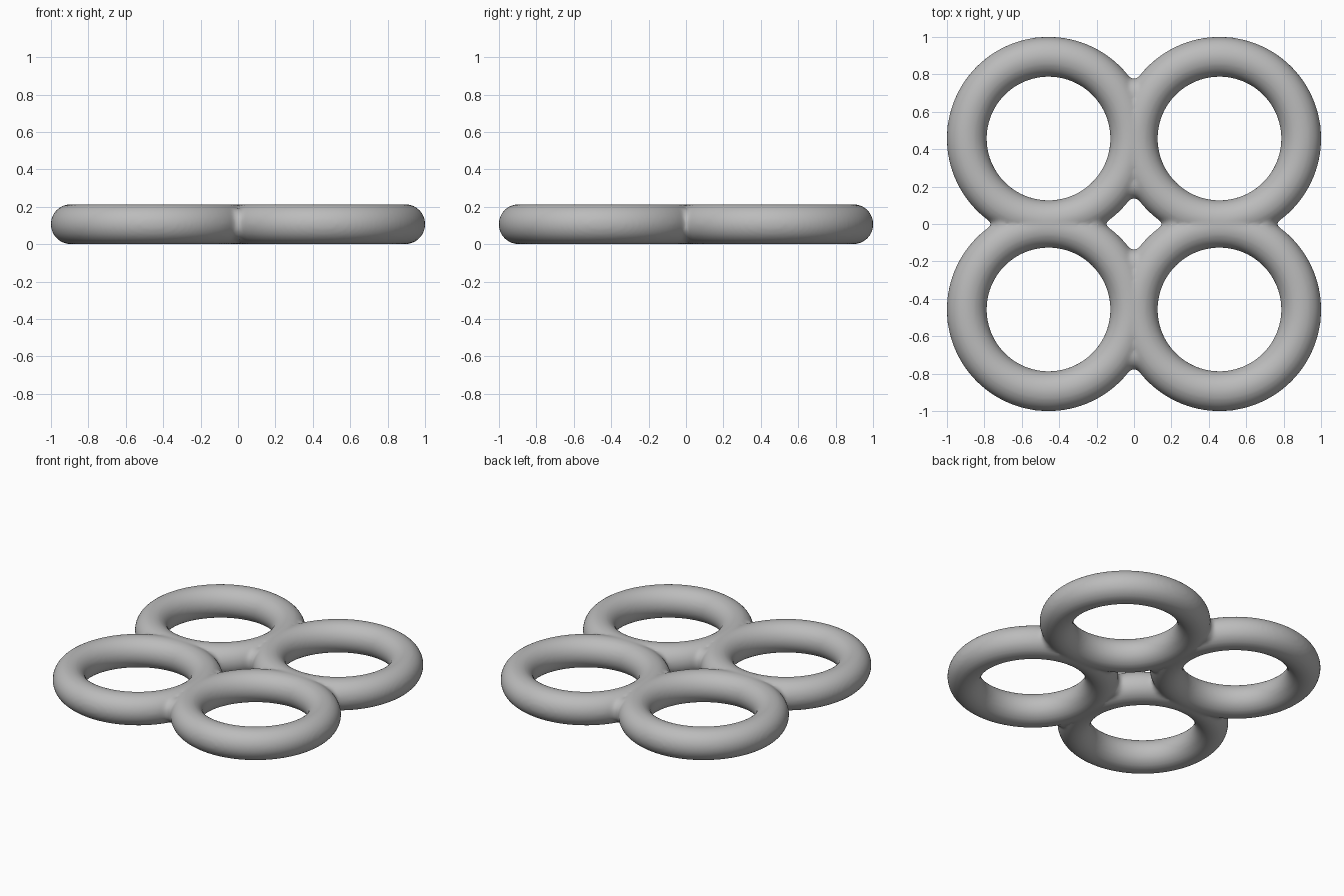
import bpy, bmesh, math
from mathutils import Matrix, Vector

cube = bpy.data.objects.get("Cube")
if cube:
    bpy.data.objects.remove(cube, do_unlink=True)

CENTRE, MAJOR, MINOR, MID_Z = 0.457, 0.437, 0.107, 0.107

grey = bpy.data.materials.new("plain grey")
grey.use_nodes = True
colour = (0.5, 0.5, 0.5, 1)
grey.diffuse_color = colour
grey.node_tree.nodes["Principled BSDF"].inputs["Base Color"].default_value = colour


def add_grid(bm, rings, close):
    """Skin a list of equal vertex loops, joining last to first or capping."""
    loops = [[bm.verts.new(p) for p in ring] for ring in rings]
    n = len(loops[0])
    for i in range(len(loops) if close else len(loops) - 1):
        a, b = loops[i], loops[(i + 1) % len(loops)]
        for j in range(n):
            k = (j + 1) % n
            bm.faces.new((a[j], b[j], b[k], a[k]))
    if not close:
        bm.faces.new(loops[0])
        bm.faces.new(loops[-1][::-1])


def add_ring(bm, cx, cy, around=96, section=32):
    rings = []
    for i in range(around):
        a = math.tau * i / around
        ring = []
        for j in range(section):
            t = math.tau * j / section
            r = MAJOR + MINOR * math.cos(t)
            ring.append((cx + r * math.cos(a), cy + r * math.sin(a),
                         MID_Z + MINOR * math.sin(t)))
        rings.append(ring)
    add_grid(bm, rings, True)


def add_web(bm, angle, reach, half_width):
    """Slim rounded fillet where two neighbouring rings merge."""
    turn = Matrix.Rotation(angle, 4, "Z")
    rad = 0.085
    rings = []
    for x in (-half_width, half_width):
        ring = []
        for j in range(32):
            t = math.tau * (j + 0.5) / 32
            side = math.copysign(reach - rad, math.cos(t))
            ring.append(turn @ Vector((x, CENTRE + side + rad * math.cos(t),
                                       MID_Z + rad * math.sin(t))))
        rings.append(ring)
    add_grid(bm, rings, False)


# Four merged rings with fillets at the joints
bm = bmesh.new()
for sx in (-1, 1):
    for sy in (-1, 1):
        add_ring(bm, sx * CENTRE, sy * CENTRE)
for i in range(4):
    side_joint = i % 2
    add_web(bm, i * math.pi / 2, 0.308 if side_joint else 0.322,
            0.012 if side_joint else 0.02)
bmesh.ops.recalc_face_normals(bm, faces=bm.faces)
mesh = bpy.data.meshes.new("joined_rings")
bm.to_mesh(mesh)
bm.free()
mesh.materials.append(grey)
rings_obj = bpy.data.objects.new("joined_rings", mesh)
bpy.context.collection.objects.link(rings_obj)

# Fuse into one skin and soften the seams
fuse = rings_obj.modifiers.new("fuse", "REMESH")
fuse.mode = "VOXEL"
fuse.voxel_size = 0.012
fuse.use_smooth_shade = True
soften = rings_obj.modifiers.new("soften", "SMOOTH")
soften.factor = 0.5
soften.iterations = 4
